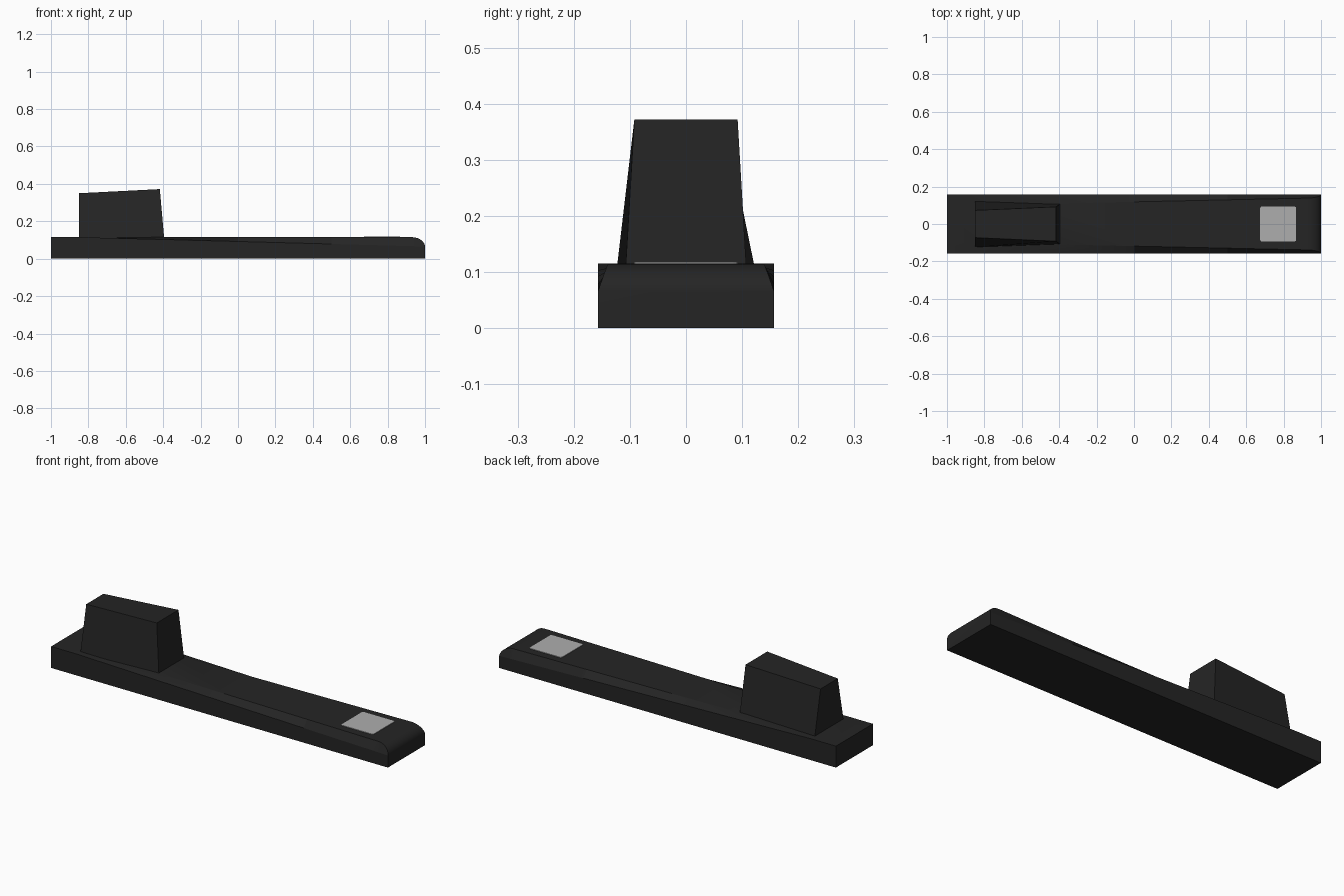
import bpy, bmesh, math

if "Cube" in bpy.data.objects:
    bpy.data.objects.remove(bpy.data.objects["Cube"])

W, H = 0.157, 0.115          # half width and height of the bar


def material(name, v):
    m = bpy.data.materials.new(name)
    m.diffuse_color = (v, v, v, 1)
    m.use_nodes = True
    m.node_tree.nodes["Principled BSDF"].inputs["Base Color"].default_value = m.diffuse_color
    return m


black = material("black_plastic", 0.018)
grey = material("light_grey", 0.42)


def loft(name, sections, mat, smooth=False):
    """Skin a closed solid through rings with equal point counts."""
    bm = bmesh.new()
    rings = [[bm.verts.new(p) for p in s] for s in sections]
    n = len(rings[0])
    for a, b in zip(rings, rings[1:]):
        for i in range(n):
            j = (i + 1) % n
            bm.faces.new((a[i], a[j], b[j], b[i]))
    bm.faces.new(rings[0])
    bm.faces.new(rings[-1])
    bmesh.ops.recalc_face_normals(bm, faces=bm.faces)
    me = bpy.data.meshes.new(name)
    bm.to_mesh(me)
    bm.free()
    me.materials.append(mat)
    ob = bpy.data.objects.new(name, me)
    bpy.context.collection.objects.link(ob)
    if smooth:
        bpy.context.view_layer.objects.active = ob
        ob.select_set(True)
        bpy.ops.object.shade_smooth_by_angle(angle=math.radians(16))
        ob.select_set(False)
    return ob


def mirrored(x, half):
    """Full cross-section from its +y half."""
    return [(x, y, z) for y, z in half] + [(x, -y, z) for y, z in reversed(half)]


# Bar: growing side chamfers and a rounded nose
def bar_section(x, top):
    t = max(0, (x + 0.85) / 1.85)
    side = H - 0.05 * t
    inner = 0.10 + 0.04 * t
    if t > 0:
        inner += (W - inner) * min(1, (H - top) / (H - side))
    return mirrored(x, [(W, 0), (W, min(side, top)), (inner, top)])


RX, RZ, N = 0.07, 0.053, 10
stations = [(x, H) for x in (-1, -0.85, -0.4, 0, 0.5)]
for i in range(N + 1):
    a = math.pi / 2 * i / N * 0.98
    f = math.sin(a) / math.sin(math.pi / 2 * 0.98)
    stations.append((1 - RX + RX * f, H - RZ * (1 - math.cos(a))))
# keep the tip just above the chamfer line so no edge collapses
stations = [(x, max(z, 0.0652)) for x, z in stations]
loft("bar", [bar_section(x, z) for x, z in stations], black, True)

# Raised block: narrows upward, top slopes down to the back
base_z = 0.10
loft("raised_block", [
    [(-0.85, 0.124, base_z), (-0.85, -0.124, base_z),
     (-0.394, -0.108, base_z), (-0.394, 0.108, base_z)],
    [(-0.85, 0.073, 0.350), (-0.85, -0.073, 0.350),
     (-0.418, -0.092, 0.372), (-0.418, 0.092, 0.372)]], black)

# Square pad with small rounded corners
cx, hx, hy, r = 0.771, 0.096, 0.093, 0.008
outline = []
for k, (sx, sy) in enumerate(((1, 1), (-1, 1), (-1, -1), (1, -1))):
    for s in range(4):
        a = math.pi / 2 * (k + s / 3)
        outline.append((cx + sx * (hx - r) + r * math.cos(a),
                        sy * (hy - r) + r * math.sin(a)))
loft("square_pad", [[(x, y, z) for x, y in outline] for z in (H - 0.005, 0.118)], grey)
